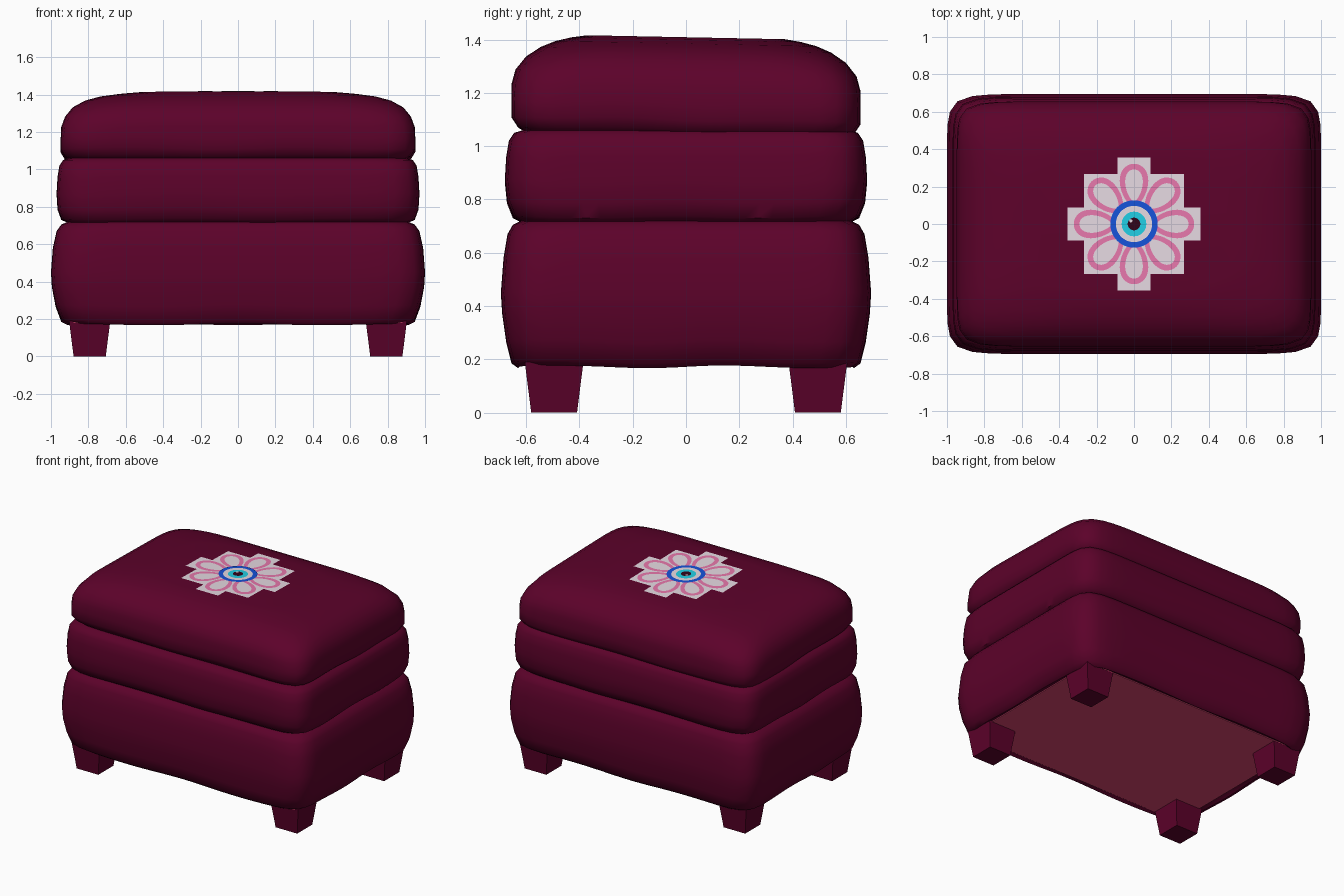
import bpy
import bmesh
from math import sin, cos, pi

cube = bpy.data.objects.get("Cube")
if cube:
    bpy.data.objects.remove(cube, do_unlink=True)


def material(name, rgb):
    mat = bpy.data.materials.new(name)
    mat.use_nodes = True
    mat.diffuse_color = (*rgb, 1)
    mat.node_tree.nodes["Principled BSDF"].inputs["Base Color"].default_value = (*rgb, 1)
    return mat


burgundy = material("burgundy fabric", (0.107, 0.0006, 0.023))
lining = material("underside lining", (0.70, 0.06, 0.165))
pale = material("pale patch", (0.79, 0.70, 0.76))
pink = material("petal pink", (0.82, 0.19, 0.42))
blue = material("ring blue", (0.008, 0.085, 0.70))
cyan = material("iris cyan", (0.015, 0.62, 0.78))
dark = material("pupil dark", (0.03, 0.001, 0.01))

TILT = -0.02       # slope of the seat from front to back
SEAT = 1.409       # height of the seat at its centre
SEGMENTS = 96


def finish(name, bm, mat, smooth=False):
    mesh = bpy.data.meshes.new(name)
    bm.to_mesh(mesh)
    bm.free()
    mesh.materials.append(mat)
    obj = bpy.data.objects.new(name, mesh)
    bpy.context.collection.objects.link(obj)
    if smooth:
        bpy.ops.object.select_all(action='DESELECT')
        obj.select_set(True)
        bpy.context.view_layer.objects.active = obj
        bpy.ops.object.shade_smooth_by_angle(angle=pi / 4)


def cushion(name, profile, phase, tilt=0, soften=0):
    """Loft rounded rectangles; each profile row is half width, half depth, height.
    Softening rounds the corners of the higher rows more and more."""
    bm = bmesh.new()
    rings = []
    for i, (hx, hy, z) in enumerate(profile):
        sag = 0.005 if 0 < i < 4 else 0
        power = max(3.5, 12 - soften * max(0, i - 3))
        ring = []
        for k in range(SEGMENTS):
            t = 2 * pi * k / SEGMENTS
            c, s = cos(t), sin(t)
            r = (abs(c) ** power + abs(s) ** power) ** (-1 / power)
            y = hy * s * r
            ring.append(bm.verts.new((hx * c * r, y, z + tilt * y + sag * sin(7 * t + phase))))
        rings.append(ring)
    for low, high in zip(rings, rings[1:]):
        for k in range(SEGMENTS):
            n = (k + 1) % SEGMENTS
            bm.faces.new((low[k], low[n], high[n], high[k]))
    bm.faces.new(rings[0][::-1])
    bm.faces.new(rings[-1])
    finish(name, bm, burgundy, True)


# Three stacked cushions
cushion("base_cushion", [
    (0.885, 0.61, 0.185), (0.91, 0.63, 0.172), (0.945, 0.655, 0.19), (0.975, 0.675, 0.27),
    (0.995, 0.69, 0.37), (1.0, 0.695, 0.45), (0.99, 0.685, 0.58),
    (0.97, 0.67, 0.67), (0.945, 0.65, 0.705), (0.90, 0.61, 0.724)], 0)
cushion("middle_cushion", [
    (0.90, 0.61, 0.71), (0.945, 0.65, 0.735), (0.965, 0.672, 0.79),
    (0.97, 0.68, 0.87), (0.965, 0.675, 0.96), (0.955, 0.665, 1.02),
    (0.935, 0.645, 1.05), (0.89, 0.60, 1.064)], 2)
cushion("seat_cushion", [
    (0.89, 0.60, 1.04), (0.925, 0.63, 1.062), (0.948, 0.655, 1.10),
    (0.948, 0.655, 1.16), (0.945, 0.655, 1.22), (0.925, 0.64, 1.275),
    (0.885, 0.60, 1.325), (0.82, 0.545, 1.362), (0.74, 0.49, 1.385),
    (0.64, 0.43, 1.40), (0.54, 0.37, SEAT)], 4, TILT, 1.4)

# Underside lining, recessed behind the lowest hem
bm = bmesh.new()
bmesh.ops.create_cube(bm, size=1)
for v in bm.verts:
    v.co = (v.co.x * 1.76, v.co.y * 1.21, 0.181 + v.co.z * 0.006)
finish("underside_panel", bm, lining)

# Four tapered legs
for side, sx in (("left", 1), ("right", -1)):
    for end, sy in (("front", -1), ("back", 1)):
        bm = bmesh.new()
        bmesh.ops.create_cube(bm, size=2)
        for v in bm.verts:
            top = v.co.z > 0
            half = 0.11 if top else 0.086
            v.co = (sx * 0.793 + v.co.x * half, sy * 0.495 + v.co.y * half,
                    0.19 if top else 0)
        finish(f"{end}_{side}_leg", bm, burgundy)


def seat_vert(bm, x, y, lift):
    return bm.verts.new((x, y, SEAT + TILT * y + lift))


def band(bm, outer, inner, lift):
    """Flat closed strip between two outlines lying on the seat."""
    a = [seat_vert(bm, x, y, lift) for x, y in outer]
    b = [seat_vert(bm, x, y, lift) for x, y in inner]
    for k in range(len(a)):
        n = (k + 1) % len(a)
        bm.faces.new((a[k], a[n], b[n], b[k]))


def circle(radius, cx=0, cy=0, count=40):
    return [(cx + radius * cos(2 * pi * k / count), cy + radius * sin(2 * pi * k / count))
            for k in range(count)]


def disc(name, outline, lift, mat):
    bm = bmesh.new()
    bm.faces.new([seat_vert(bm, x, y, lift) for x, y in outline])
    finish(name, bm, mat)


# Stepped pale patch: one quarter of the outline turned four times
outline = []
for turn in range(4):
    for x, y in ((0.355, -0.089), (0.355, 0.089), (0.267, 0.089), (0.267, 0.267), (0.089, 0.267)):
        for _ in range(turn):
            x, y = -y, x
        outline.append((x, y))
disc("flower_patch", outline, 0.002, pale)


# Eight looped petals
def petal(angle, middle, length, width, flare):
    points = []
    for k in range(32):
        t = 2 * pi * k / 32
        r, w = middle + length * cos(t), width * sin(t) * (1 + flare * cos(t))
        points.append((r * cos(angle) - w * sin(angle), r * sin(angle) + w * cos(angle)))
    return points


bm = bmesh.new()
for k in range(8):
    angle = k * pi / 4
    band(bm, petal(angle, 0.21, 0.112, 0.075, 0.2), petal(angle, 0.208, 0.084, 0.046, 0.25), 0.004)
finish("flower_petals", bm, pink)

# Eye at the flower's centre
disc("flower_centre", circle(0.115), 0.005, pale)
bm = bmesh.new()
band(bm, circle(0.127), circle(0.097), 0.006)
finish("flower_ring", bm, blue)
disc("flower_iris", circle(0.066), 0.006, cyan)
disc("flower_pupil", circle(0.034), 0.0075, dark)
disc("flower_glint", circle(0.009, -0.017, 0.017, 12), 0.009, pale)
